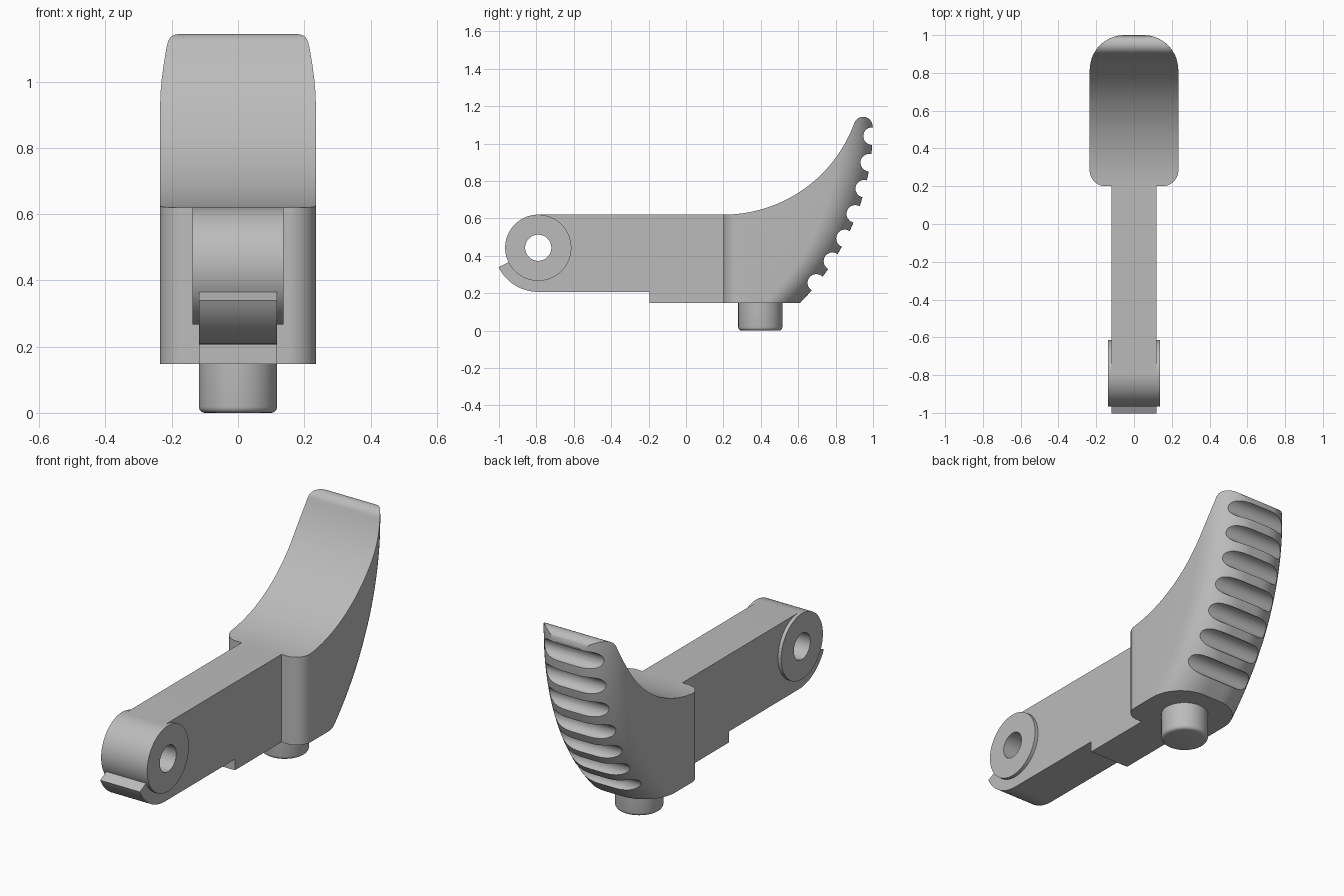
import bpy, bmesh, math
from math import sin, cos, radians, sqrt
from mathutils import Matrix

cube = bpy.data.objects.get("Cube")
if cube:
    bpy.data.objects.remove(cube, do_unlink=True)

grey = bpy.data.materials.new("satin_grey")
grey.use_nodes = True
colour = (0.5, 0.5, 0.5, 1)
grey.diffuse_color = colour
grey.node_tree.nodes["Principled BSDF"].inputs["Base Color"].default_value = colour


def make(name, bm):
    bmesh.ops.recalc_face_normals(bm, faces=bm.faces)
    mesh = bpy.data.meshes.new(name)
    bm.to_mesh(mesh)
    bm.free()
    mesh.materials.append(grey)
    obj = bpy.data.objects.new(name, mesh)
    bpy.context.collection.objects.link(obj)
    return obj


def loft(name, rings):
    """Skin a stack of closed rings and cap both ends."""
    bm = bmesh.new()
    rows = [[bm.verts.new(p) for p in ring] for ring in rings]
    n = len(rows[0])
    for a, b in zip(rows, rows[1:]):
        for i in range(n):
            bm.faces.new((a[i], a[(i + 1) % n], b[(i + 1) % n], b[i]))
    bm.faces.new(rows[0])
    bm.faces.new(rows[-1])
    return make(name, bm)


def side_prism(name, profile, half):
    """Extrude a (y, z) outline across the width."""
    return loft(name, [[(x, y, z) for y, z in profile] for x in (-half, half)])


def arc(cy, cz, r, start, end, steps):
    out = []
    for i in range(steps + 1):
        a = radians(start + (end - start) * i / steps)
        out.append((cy + r * cos(a), cz + r * sin(a)))
    return out


def disc(name, y, z, r, half, steps=64):
    return side_prism(name, arc(y, z, r, 0, 360, steps)[:-1], half)


def boolean(obj, cutters, operation="DIFFERENCE"):
    for c in cutters:
        mod = obj.modifiers.new("cut", "BOOLEAN")
        mod.operation, mod.object, mod.solver = operation, c, "EXACT"
        bpy.context.view_layer.objects.active = obj
        bpy.ops.object.modifier_apply(modifier=mod.name)
        bpy.data.objects.remove(c, do_unlink=True)


# Arm: straight bar, round eye end, hooked lip and a stepped underside
PY, PZ = -0.79, 0.443
profile = [(0.21, 0.62), (PY, 0.62)]
profile += arc(PY, PZ, 0.177, 90, 206, 28)[1:]
profile += arc(PY, PZ, 0.236, 206, 270, 18)
profile += [(-0.195, 0.207), (-0.195, 0.148), (0.21, 0.148)]
arm = side_prism("arm", profile, 0.118)
boolean(arm, [disc("eye_cutter", PY, PZ, 0.07, 0.3)])

# Pivot boss: a slightly wider ring around the eye
boss = disc("pivot_boss", PY, PZ, 0.177, 0.137, 96)
boolean(boss, [disc("eye_cutter", PY, PZ, 0.07, 0.3)])


# Thumb pad: rounded sections whose rear follows a large arc
def rear(z):
    return -0.357 + sqrt(1.357 ** 2 - (1.1 - z) ** 2)


def section(z):
    w, front, back = 0.235, 0.2, rear(z)
    ring = []
    for sx, y, r, start in ((1, back, 0.185, 0), (-1, back, 0.185, 90),
                            (-1, front, 0.085, 180), (1, front, 0.085, 270)):
        cy = y - r if start < 180 else y + r
        ring += [(x, yy, z) for x, yy in arc(sx * (w - r), cy, r, start, start + 90, 14)]
    return ring


pad = loft("thumb_pad", [section(0.148 + 1.05 * i / 40) for i in range(41)])
R = 0.745
shape = [(0, 0), (0, 0.62)]
shape += arc(0.2, 0.62 + R, R, -90, -20, 40)
shape += arc(0.947, 1.093, 0.05, 160, 0, 16)[1:]
shape += [(1.1, 1.05), (1.1, 0)]
boolean(pad, [side_prism("pad_outline", shape, 0.4)], "INTERSECT")

# Grip grooves across the rear of the pad
grooves = [(0.995, 1.04), (0.98, 0.898), (0.953, 0.759), (0.905, 0.624),
           (0.85, 0.493), (0.783, 0.371), (0.697, 0.255)]
boolean(pad, [disc("groove_cutter", y, z, 0.047, 0.4, 32) for y, z in grooves])

# Pin under the pad, with a softened lower rim
bm = bmesh.new()
bmesh.ops.create_cone(bm, cap_ends=True, segments=64, radius1=0.118, radius2=0.118,
                      depth=0.16, matrix=Matrix.Translation((0, 0.397, 0.08)))
rim = [e for e in bm.edges if all(v.co.z < 0.01 for v in e.verts)]
bmesh.ops.bevel(bm, geom=rim, offset=0.018, segments=4, profile=0.5, affect="EDGES")
pin = make("pin", bm)

# Smooth curved faces, keep hard edges
bpy.ops.object.select_all(action="DESELECT")
for obj in (arm, boss, pad, pin):
    obj.select_set(True)
bpy.context.view_layer.objects.active = pad
bpy.ops.object.shade_smooth_by_angle(angle=radians(30))
